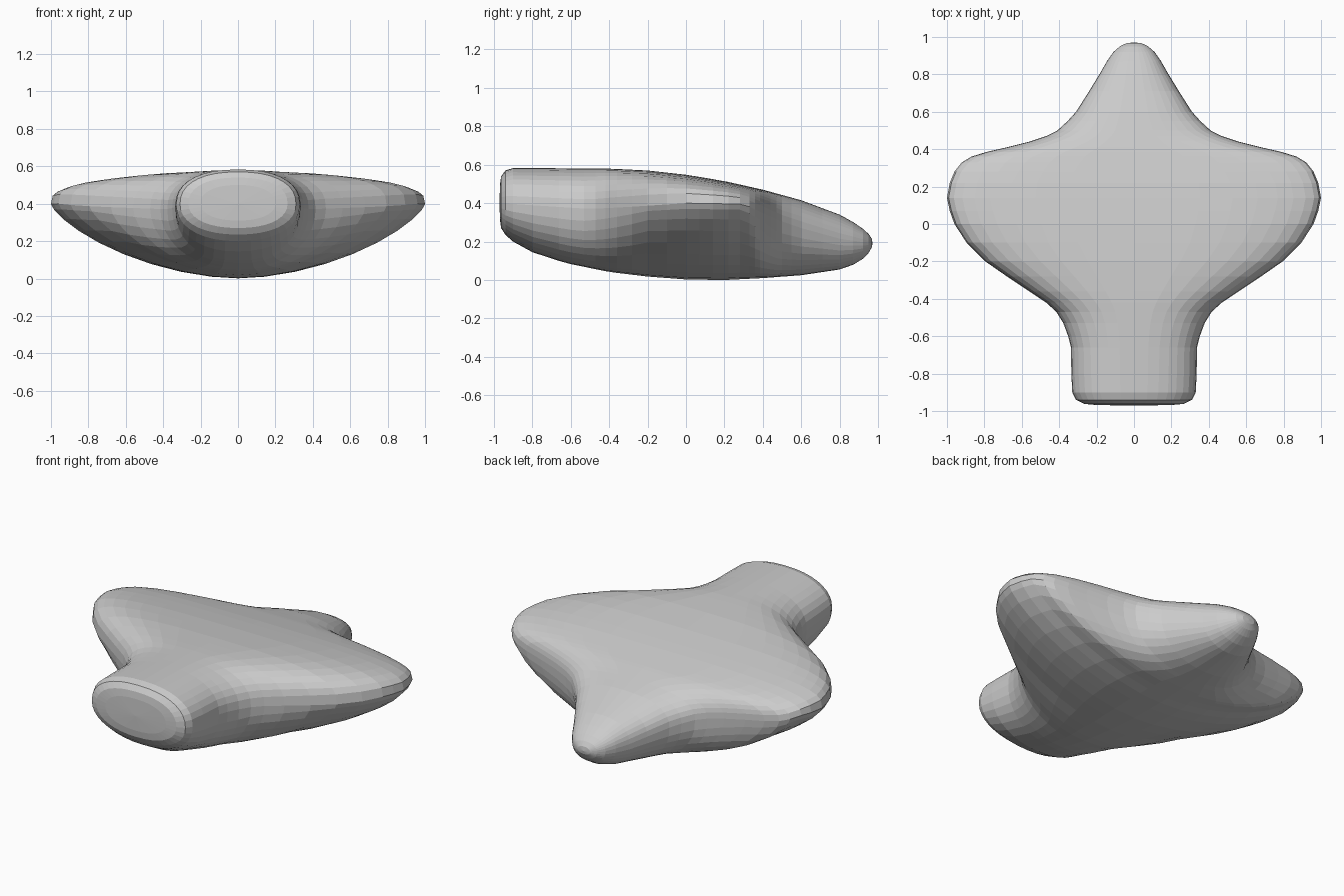
import bpy, bmesh, math

if "Cube" in bpy.data.objects:
    bpy.data.objects.remove(bpy.data.objects["Cube"])

# Profiles along the length: (y, value)
WIDTH = [(-.968, .20), (-.962, .265), (-.94, .31), (-.9, .33), (-.8, .335), (-.66, .337),
         (-.6, .352), (-.53, .378), (-.47, .415), (-.42, .47), (-.36, .56), (-.28, .68), (-.2, .795),
         (-.1, .895), (0, .96), (.07, .985), (.14, 1), (.22, .985), (.28, .96), (.33, .92), (.36, .87),
         (.385, .79), (.41, .68), (.44, .56), (.47, .47), (.5, .41), (.55, .355), (.6, .31),
         (.71, .24), (.8, .185), (.87, .145), (.92, .11), (.95, .075), (.967, .04)]
TOP = [(-.968, .5), (-.962, .54), (-.94, .57), (-.9, .583), (-.4, .58), (-.2, .57), (0, .548),
       (.2, .515), (.4, .47), (.6, .415), (.8, .34), (.9, .285), (.95, .24), (.967, .215)]
BOTTOM = [(-.968, .31), (-.962, .27), (-.94, .235), (-.9, .20), (-.8, .145), (-.7, .11), (-.6, .083), (-.4, .042),
          (-.2, .018), (0, .003), (.2, 0), (.4, .01), (.6, .025), (.8, .055), (.9, .09), (.95, .14), (.967, .17)]
MIDDLE = [(-.968, .4), (-.5, .37), (-.3, .38), (0, .4), (.3, .395), (.44, .33), (.5, .305), (.6, .27), (.8, .215), (.967, .19)]
# Roundness of the top, and of the underside across and down
ROUND_TOP = [(-.968, 2.3), (-.5, 2.4), (-.1, 3.2), (.2, 3.4), (.4, 2.8), (.5, 2.5), (.967, 2.3)]
ACROSS = [(-.968, 2.2), (-.55, 2.3), (-.4, 2.1), (-.2, 1.8), (.35, 1.8), (.46, 2.2), (.967, 2.2)]
DOWN = [(-.968, 2.2), (-.55, 2.3), (-.4, 1.9), (-.2, 1.35), (.3, 1.35), (.4, 1.7), (.48, 2.3), (.967, 2.2)]
SIDES = 36


def sample(profile, y):
    for (a, va), (b, vb) in zip(profile, profile[1:]):
        if y <= b:
            return va + (vb - va) * max(0, y - a) / (b - a)
    return profile[-1][1]


def power(v, n):
    return math.copysign(abs(v) ** (2 / n), v) if abs(v) > 1e-6 else 0


# Winged body: rounded cross-sections lofted from the neck to the nose
bm = bmesh.new()
rings = []
for y, w in WIDTH:
    mid = sample(MIDDLE, y)
    ring = []
    for i in range(SIDES):
        a = 2 * math.pi * i / SIDES
        upper = math.sin(a) >= 0
        p = sample(ROUND_TOP if upper else ACROSS, y)
        q = sample(ROUND_TOP if upper else DOWN, y)
        reach = sample(TOP, y) - mid if upper else mid - sample(BOTTOM, y)
        ring.append(bm.verts.new((w * power(math.cos(a), p), y, mid + reach * power(math.sin(a), q))))
    rings.append(ring)
for r0, r1 in zip(rings, rings[1:]):
    for i in range(SIDES):
        j = (i + 1) % SIDES
        bm.faces.new((r0[i], r0[j], r1[j], r1[i]))

# Rounded end caps
for ring, y, z in ((rings[0], -.971, .4), (rings[-1], .971, .19)):
    tip = bm.verts.new((0, y, z))
    for i in range(SIDES):
        bm.faces.new((ring[i], ring[(i + 1) % SIDES], tip))

bmesh.ops.recalc_face_normals(bm, faces=bm.faces[:])
mesh = bpy.data.meshes.new("winged_body")
bm.to_mesh(mesh)
bm.free()
body = bpy.data.objects.new("winged_body", mesh)
bpy.context.collection.objects.link(body)
